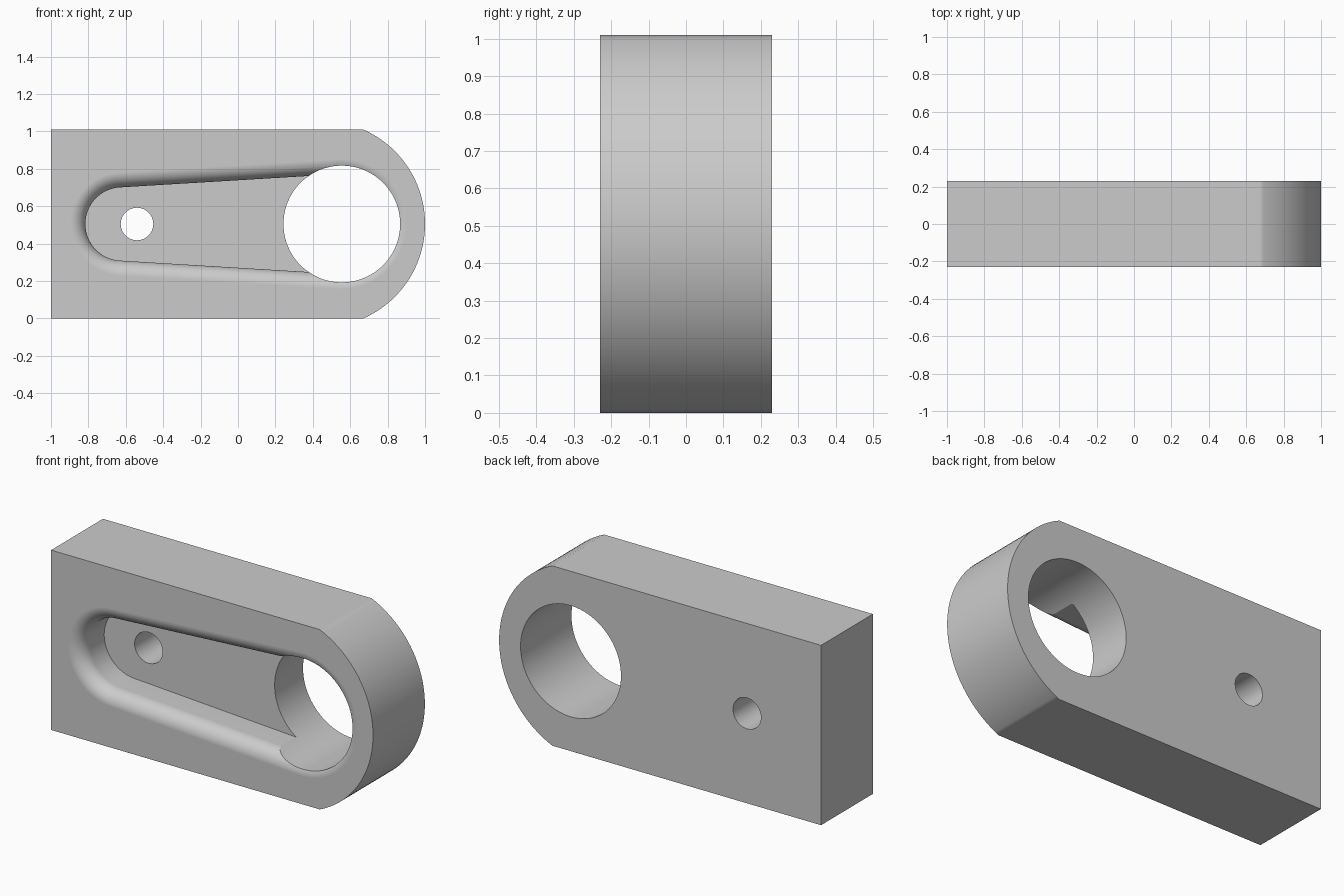
import bpy, bmesh
from math import sin, cos, pi, asin, sqrt

if "Cube" in bpy.data.objects:
    bpy.data.objects.remove(bpy.data.objects["Cube"], do_unlink=True)

HALF = 0.23            # half thickness
MID = 0.505            # height of the long axis
BORE_X, BORE_R = 0.555, 0.312
PIN_X, PIN_R = -0.54, 0.087
SLOT_X, SLOT_R, SLOT_END_R = -0.62, 0.196, 0.267
FLOOR_Y, FILLET = -0.022, 0.08


def arc(cx, r, a0, a1, n):
    """Points on an arc in the x-z plane, centred on the long axis."""
    return [(cx + r * cos(a0 + (a1 - a0) * i / n),
             MID + r * sin(a0 + (a1 - a0) * i / n)) for i in range(n + 1)]


def loft(name, sections):
    """Closed solid through (y, outline) sections with equal point counts."""
    bm = bmesh.new()
    rings = [[bm.verts.new((x, y, z)) for x, z in pts] for y, pts in sections]
    for a, b in zip(rings, rings[1:]):
        for i in range(len(a)):
            j = (i + 1) % len(a)
            bm.faces.new((a[i], a[j], b[j], b[i]))
    bm.faces.new(rings[0])
    bm.faces.new(rings[-1])
    bmesh.ops.recalc_face_normals(bm, faces=bm.faces)
    mesh = bpy.data.meshes.new(name)
    bm.to_mesh(mesh)
    bm.free()
    obj = bpy.data.objects.new(name, mesh)
    bpy.context.collection.objects.link(obj)
    return obj


def cylinder(name, x, r, n):
    ring = arc(x, r, 0, 2 * pi, n)[:-1]
    return loft(name, [(-0.4, ring), (0.4, ring)])


def slot(d):
    """Tapered slot outline grown outward by d."""
    t = pi / 2 + asin((SLOT_END_R - SLOT_R) / (BORE_X - SLOT_X))
    return (arc(BORE_X, SLOT_END_R + d, -t, t, 40)
            + arc(SLOT_X, SLOT_R + d, t, 2 * pi - t, 40))


# Link body: square at one end, rounded at the other
nose_r = 0.551
nose_a = asin(MID / nose_r)
outline = [(-1, 2 * MID), (-1, 0)] + arc(1 - nose_r, nose_r, -nose_a, nose_a, 48)
body = loft("link_body", [(-HALF, outline), (HALF, outline)])

# Tapered pocket with a rounded front rim
steps = 10
sections = [(FLOOR_Y, slot(0))]
for i in range(steps + 1):
    a = pi / 2 * i / steps
    sections.append((-HALF + FILLET * (1 - sin(a)), slot(FILLET * (1 - cos(a)))))
sections.append((-0.35, slot(FILLET)))

cutters = [loft("pocket_cutter", sections),
           cylinder("bore_cutter", BORE_X, BORE_R, 96),
           cylinder("pin_hole_cutter", PIN_X, PIN_R, 48)]
for c in cutters:
    c.hide_render = True
    mod = body.modifiers.new(c.name, "BOOLEAN")
    mod.operation, mod.solver, mod.object = "DIFFERENCE", "EXACT", c

# Bake the cuts and drop the cutters
deps = bpy.context.evaluated_depsgraph_get()
mesh = bpy.data.meshes.new_from_object(body.evaluated_get(deps))
body.modifiers.clear()
body.data = mesh
for c in cutters:
    bpy.data.objects.remove(c, do_unlink=True)

# Plain grey metal
grey = bpy.data.materials.new("plain_grey")
grey.use_nodes = True
colour = (0.6, 0.6, 0.6, 1)
grey.diffuse_color = colour
grey.node_tree.nodes["Principled BSDF"].inputs["Base Color"].default_value = colour
mesh.materials.clear()
mesh.materials.append(grey)

# Smooth curved walls, crisp corners, flat large faces
bpy.ops.object.select_all(action="DESELECT")
body.select_set(True)
bpy.context.view_layer.objects.active = body
bpy.ops.object.shade_smooth_by_angle(angle=pi / 7)
weighted = body.modifiers.new("flat_faces", "WEIGHTED_NORMAL")
weighted.keep_sharp = True
